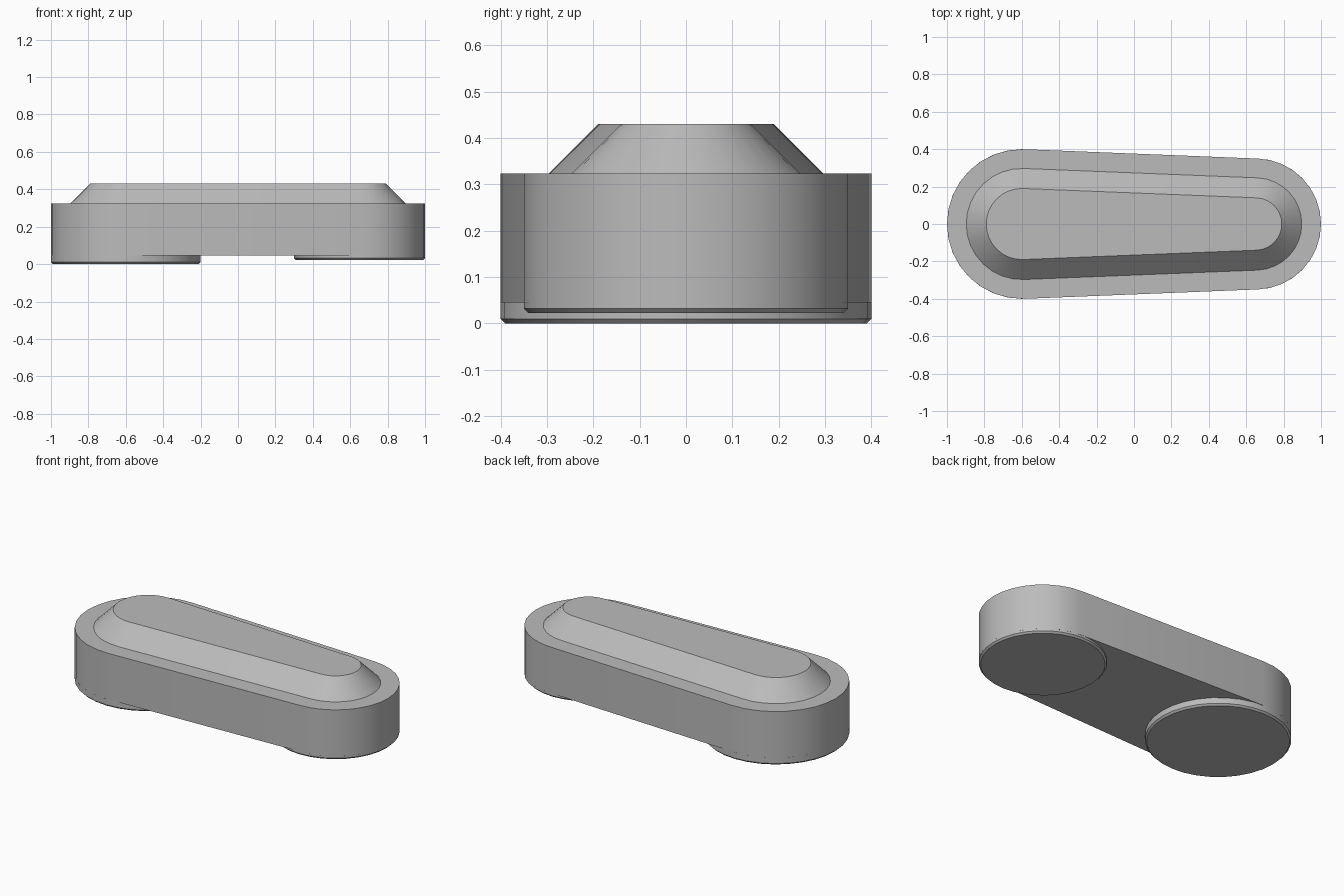
import bpy, bmesh, math

cube = bpy.data.objects.get("Cube")
if cube:
    bpy.data.objects.remove(cube)

grey = bpy.data.materials.new("plain grey")
grey.use_nodes = True
color = (0.5, 0.5, 0.5, 1)
grey.diffuse_color = color
grey.node_tree.nodes["Principled BSDF"].inputs["Base Color"].default_value = color

BIG_X, BIG_R = -0.6, 0.4
SMALL_X, SMALL_R = 0.65, 0.35
BODY_BOTTOM = 0.045
TILT = math.asin((BIG_R - SMALL_R) / (SMALL_X - BIG_X))


def arc(cx, radius, start, end, steps):
    angles = [start + (end - start) * i / steps for i in range(steps + 1)]
    return [(cx + radius * math.cos(a), radius * math.sin(a)) for a in angles]


def tapered_outline(inset):
    """Two round ends of different size joined by tangent sides."""
    half = math.pi / 2 - TILT
    return (arc(SMALL_X, SMALL_R - inset, -half, half, 16)
            + arc(BIG_X, BIG_R - inset, half, 2 * math.pi - half, 16))


def loft(name, sections):
    """Join stacked outlines, given as (points, height), into a closed solid."""
    bm = bmesh.new()
    rings = [[bm.verts.new((x, y, z)) for x, y in pts] for pts, z in sections]
    bm.faces.new(rings[0][::-1])
    bm.faces.new(rings[-1])
    for low, high in zip(rings, rings[1:]):
        for i in range(len(low)):
            j = (i + 1) % len(low)
            bm.faces.new((low[i], low[j], high[j], high[i]))
    mesh = bpy.data.meshes.new(name)
    bm.to_mesh(mesh)
    bm.free()
    mesh.materials.append(grey)
    obj = bpy.data.objects.new(name, mesh)
    bpy.context.collection.objects.link(obj)
    bpy.ops.object.select_all(action='DESELECT')
    obj.select_set(True)
    bpy.context.view_layer.objects.active = obj
    bpy.ops.object.shade_smooth_by_angle(angle=math.radians(30))
    return obj


# Tapered body with a ledge and a sloped raised top
loft("tapered_body", [
    (tapered_outline(0), BODY_BOTTOM),
    (tapered_outline(0), 0.323),
    (tapered_outline(0.103), 0.323),
    (tapered_outline(0.21), 0.43),
])


# Round pads under each end, with a small bottom chamfer
def pad(name, cx, radius, bottom):
    def circle(r):
        return arc(cx, r, 0, 2 * math.pi, 32)[:-1]
    loft(name, [(circle(radius - 0.01), bottom),
                (circle(radius), bottom + 0.01),
                (circle(radius), BODY_BOTTOM)])


pad("large_end_pad", BIG_X, BIG_R, 0)
pad("small_end_pad", SMALL_X, SMALL_R, 0.022)
